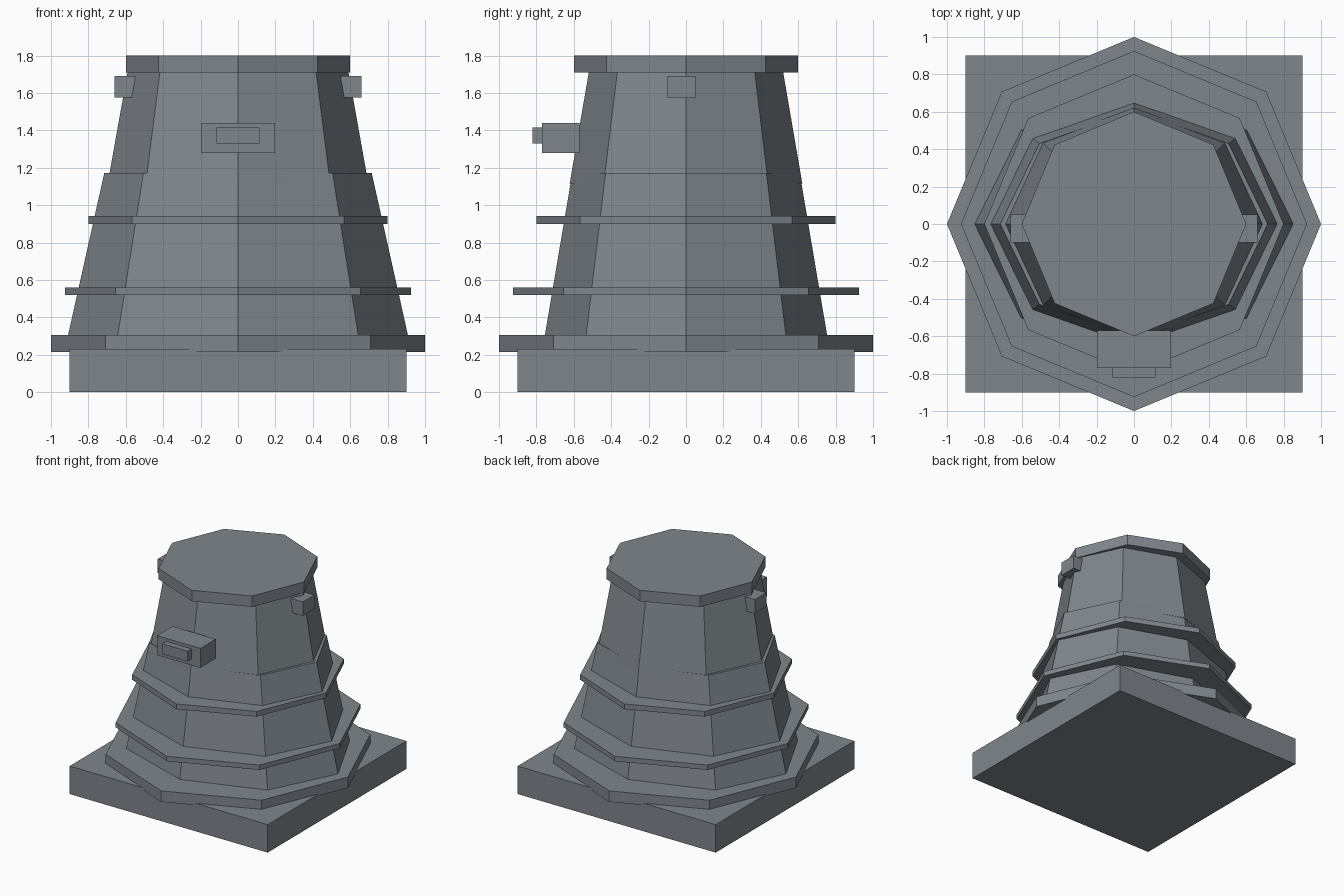
import bpy, math

if "Cube" in bpy.data.objects:
    bpy.data.objects.remove(bpy.data.objects["Cube"])

metal = bpy.data.materials.new("blue_grey")
metal.diffuse_color = (0.215, 0.24, 0.265, 1)
metal.use_nodes = True
metal.node_tree.nodes["Principled BSDF"].inputs["Base Color"].default_value = metal.diffuse_color


def mesh_object(name, verts, faces):
    mesh = bpy.data.meshes.new(name)
    mesh.from_pydata(verts, [], faces)
    mesh.materials.append(metal)
    obj = bpy.data.objects.new(name, mesh)
    bpy.context.collection.objects.link(obj)
    return obj


def frustum(name, z0, r0, z1, r1):
    """Eight-sided tapered block; r0 and r1 are (x, y) radii."""
    verts = []
    for z, (rx, ry) in ((z0, r0), (z1, r1)):
        for i in range(8):
            a = i * math.pi / 4
            verts.append((rx * math.cos(a), ry * math.sin(a), z))
    faces = [(i, (i + 1) % 8, (i + 1) % 8 + 8, i + 8) for i in range(8)]
    faces += [tuple(range(7, -1, -1)), tuple(range(8, 16))]
    return mesh_object(name, verts, faces)


def box(name, x0, x1, y0, y1, z0, z1):
    verts = [(x, y, z) for z in (z0, z1)
             for x, y in ((x0, y0), (x1, y0), (x1, y1), (x0, y1))]
    faces = [(3, 2, 1, 0), (4, 5, 6, 7)]
    faces += [(i, (i + 1) % 4, (i + 1) % 4 + 4, i + 4) for i in range(4)]
    return mesh_object(name, verts, faces)


# Square plinth
box("plinth", -0.9, 0.9, -0.9, 0.9, 0, 0.23)

# Octagonal flanges and cap
for name, z0, z1, r in (("base_flange", 0.215, 0.305, 1.0),
                        ("lower_ring", 0.52, 0.56, 0.925),
                        ("upper_ring", 0.9, 0.943, 0.8),
                        ("cap", 1.71, 1.8, 0.6)):
    frustum(name, z0, (r, r), z1, (r, r))

# Tapered tower in two sections
frustum("lower_tower", 0.29, (0.912, 0.757), 1.172, (0.715, 0.608))
frustum("upper_tower", 1.115, (0.697, 0.622), 1.72, (0.589, 0.518))

# Front housing with a smaller raised plate
box("front_housing", -0.197, 0.197, -0.77, -0.57, 1.28, 1.44)
box("front_plate", -0.115, 0.115, -0.82, -0.77, 1.33, 1.415)

# Side lugs below the cap
for side, s in (("left", -1), ("right", 1)):
    xs = sorted((s * 0.55, s * 0.66))
    box(side + "_lug", xs[0], xs[1], -0.1, 0.05, 1.575, 1.69)
